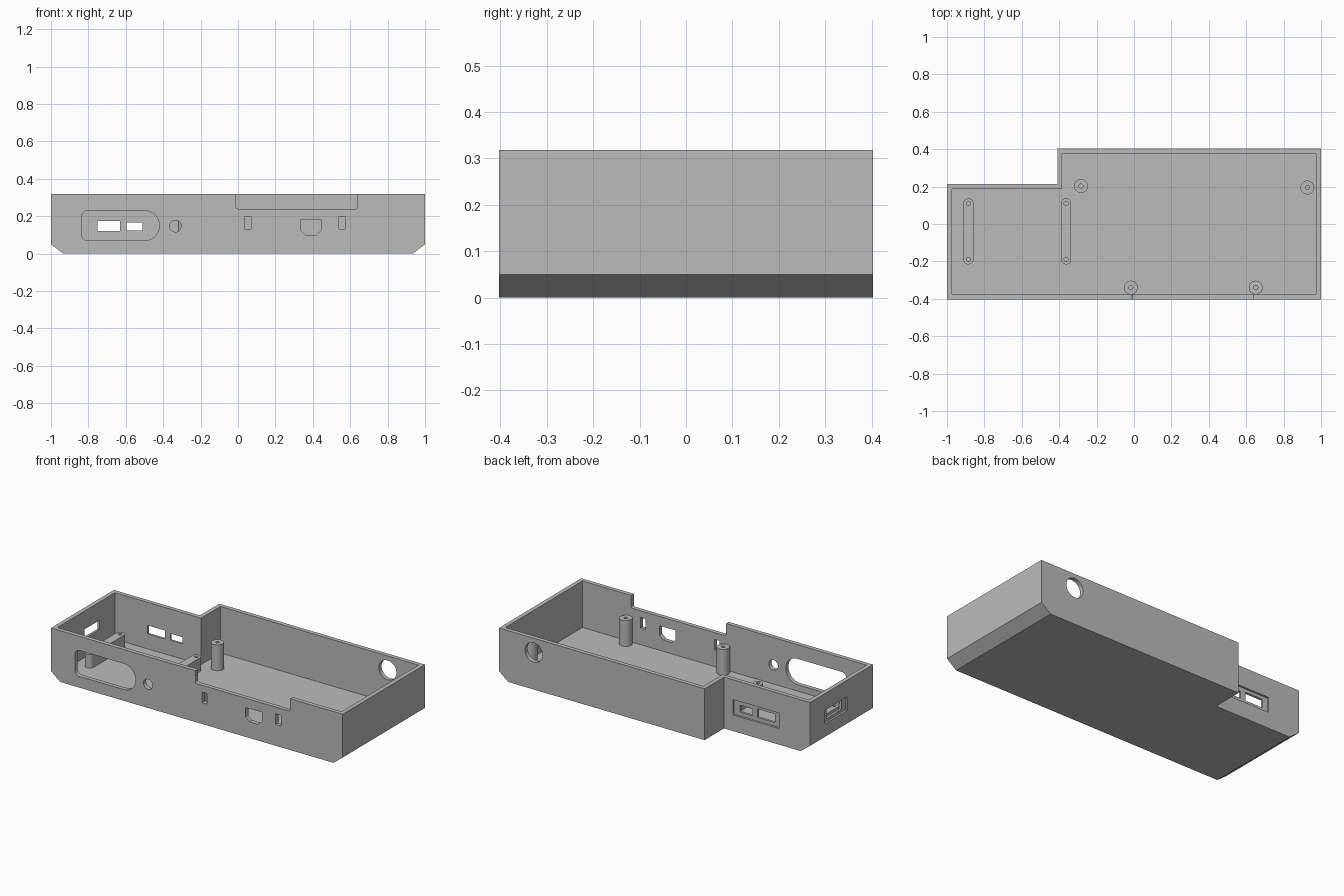
import bpy, bmesh, math
from mathutils import Vector

cube = bpy.data.objects.get("Cube")
if cube:
    bpy.data.objects.remove(cube, do_unlink=True)

grey = bpy.data.materials.new("plain_grey")
grey.use_nodes = True
colour = (0.5, 0.5, 0.5, 1)
grey.diffuse_color = colour
grey.node_tree.nodes["Principled BSDF"].inputs["Base Color"].default_value = colour

TOP, FLOOR, POST_TOP, RAIL_TOP = 0.318, 0.03, 0.19, 0.115
CHAMFER_X, CHAMFER_Z = 0.065, 0.05
BACK, STEP_Y, STEP_X, WALL = 0.403, 0.213, -0.41, 0.026


def rounded(points, steps=8):
    """Outline from (u, v, radius) corners, each replaced by an arc."""
    out = []
    for i, (u, v, r) in enumerate(points):
        p = Vector((u, v))
        if r == 0:
            out.append(p)
            continue
        a = (Vector(points[i - 1][:2]) - p).normalized()
        b = (Vector(points[(i + 1) % len(points)][:2]) - p).normalized()
        centre = p + (a + b) * r
        for k in range(steps + 1):
            t = k / steps * math.pi / 2
            out.append(centre - b * r * math.cos(t) - a * r * math.sin(t))
    return out


def rect(u0, u1, v0, v1, r=0, r_end=None):
    e = r if r_end is None else r_end
    return rounded([(u0, v0, r), (u1, v0, e), (u1, v1, e), (u0, v1, r)])


def circle(u, v, r, n=32):
    return [Vector((u + r * math.cos(k * math.tau / n),
                    v + r * math.sin(k * math.tau / n))) for k in range(n)]


def prism(name, outline, axis, levels):
    """Extrude an outline along an axis through the given levels."""
    place = {"X": lambda u, v, d: (d, u, v),
             "Y": lambda u, v, d: (u, d, v),
             "Z": lambda u, v, d: (u, v, d)}[axis]
    bm = bmesh.new()
    rings = [[bm.verts.new(place(p[0], p[1], d)) for p in outline] for d in levels]
    n = len(outline)
    for low, high in zip(rings, rings[1:]):
        for i in range(n):
            j = (i + 1) % n
            bm.faces.new((low[i], low[j], high[j], high[i]))
    bm.faces.new(rings[0][::-1])
    bm.faces.new(rings[-1])
    bmesh.ops.recalc_face_normals(bm, faces=bm.faces)
    mesh = bpy.data.meshes.new(name)
    bm.to_mesh(mesh)
    bm.free()
    mesh.materials.append(grey)
    ob = bpy.data.objects.new(name, mesh)
    bpy.context.collection.objects.link(ob)
    return ob


def activate(ob):
    bpy.ops.object.select_all(action="DESELECT")
    ob.select_set(True)
    bpy.context.view_layer.objects.active = ob


def cut(ob, outline, axis, lo, hi):
    cutter = prism("cutter", outline, axis, (lo, hi))
    cutter.hide_render = True
    mod = ob.modifiers.new("cut", "BOOLEAN")
    mod.operation, mod.solver, mod.object = "DIFFERENCE", "EXACT", cutter
    activate(ob)
    bpy.ops.object.modifier_apply(modifier=mod.name)
    bpy.data.objects.remove(cutter, do_unlink=True)


def smooth(ob):
    activate(ob)
    bpy.ops.object.shade_smooth_by_angle(angle=math.radians(30))


def tray_outline(t):
    return [(-1 + t, -BACK + t), (1 - t, -BACK + t), (1 - t, BACK - t),
            (STEP_X + t, BACK - t), (STEP_X + t, STEP_Y - t), (-1 + t, STEP_Y - t)]


# Stepped tray with sloped lower ends
tray = prism("tray", tray_outline(0), "Z", (0, CHAMFER_Z, TOP))
for v in tray.data.vertices:
    if v.co.z < 0.001:
        v.co.x = max(-1 + CHAMFER_X, min(1 - CHAMFER_X, v.co.x))
cut(tray, tray_outline(WALL), "Z", FLOOR, TOP + 0.1)

# Front wall: top notch, long window, button hole, sockets
front_openings = [
    rect(-0.01, 0.64, 0.24, TOP + 0.1, 0.01),
    rect(-0.835, -0.42, 0.07, 0.23, 0.03, 0.0799),
    circle(-0.335, 0.147, 0.031),
    rect(0.036, 0.07, 0.132, 0.198),
    rect(0.54, 0.576, 0.132, 0.198),
    [(0.36, 0.1), (0.42, 0.1), (0.445, 0.125), (0.445, 0.182),
     (0.335, 0.182), (0.335, 0.125)],
]
for outline in front_openings:
    cut(tray, outline, "Y", -0.5, -BACK + WALL + 0.01)

# Back walls: round cable hole, recessed panel with two ports
cut(tray, circle(0.762, 0.23, 0.06), "Y", BACK - WALL - 0.01, 0.5)
cut(tray, rect(-0.785, -0.47, 0.1, 0.195), "Y", STEP_Y - 0.012, 0.3)
for outline in (rect(-0.75, -0.63, 0.122, 0.175), rect(-0.595, -0.51, 0.124, 0.166)):
    cut(tray, outline, "Y", STEP_Y - WALL - 0.01, 0.3)

# Short end wall: recessed panel with port
cut(tray, rect(-0.155, 0.065, 0.13, 0.215), "X", -1.1, -0.988)
cut(tray, rect(-0.11, 0.035, 0.148, 0.205), "X", -1.1, -0.96)
smooth(tray)

# Screw posts
for i, (x, y) in enumerate([(-0.283, 0.203), (0.927, 0.195),
                            (-0.017, -0.34), (0.651, -0.34)]):
    post = prism(f"screw_post_{i + 1}", circle(x, y, 0.037), "Z", (FLOOR - 0.005, POST_TOP))
    cut(post, circle(x, y, 0.011, 16), "Z", FLOOR + 0.02, POST_TOP + 0.1)
    smooth(post)

# Board rails with pilot holes at both ends
for side, x in (("right", -0.885), ("left", -0.363)):
    rail = prism(f"{side}_rail", rect(x - 0.027, x + 0.027, -0.216, 0.137, 0.0265),
                 "Z", (FLOOR - 0.005, RAIL_TOP))
    for y in (-0.189, 0.11):
        cut(rail, circle(x, y, 0.011, 16), "Z", FLOOR + 0.02, RAIL_TOP + 0.1)
    smooth(rail)
